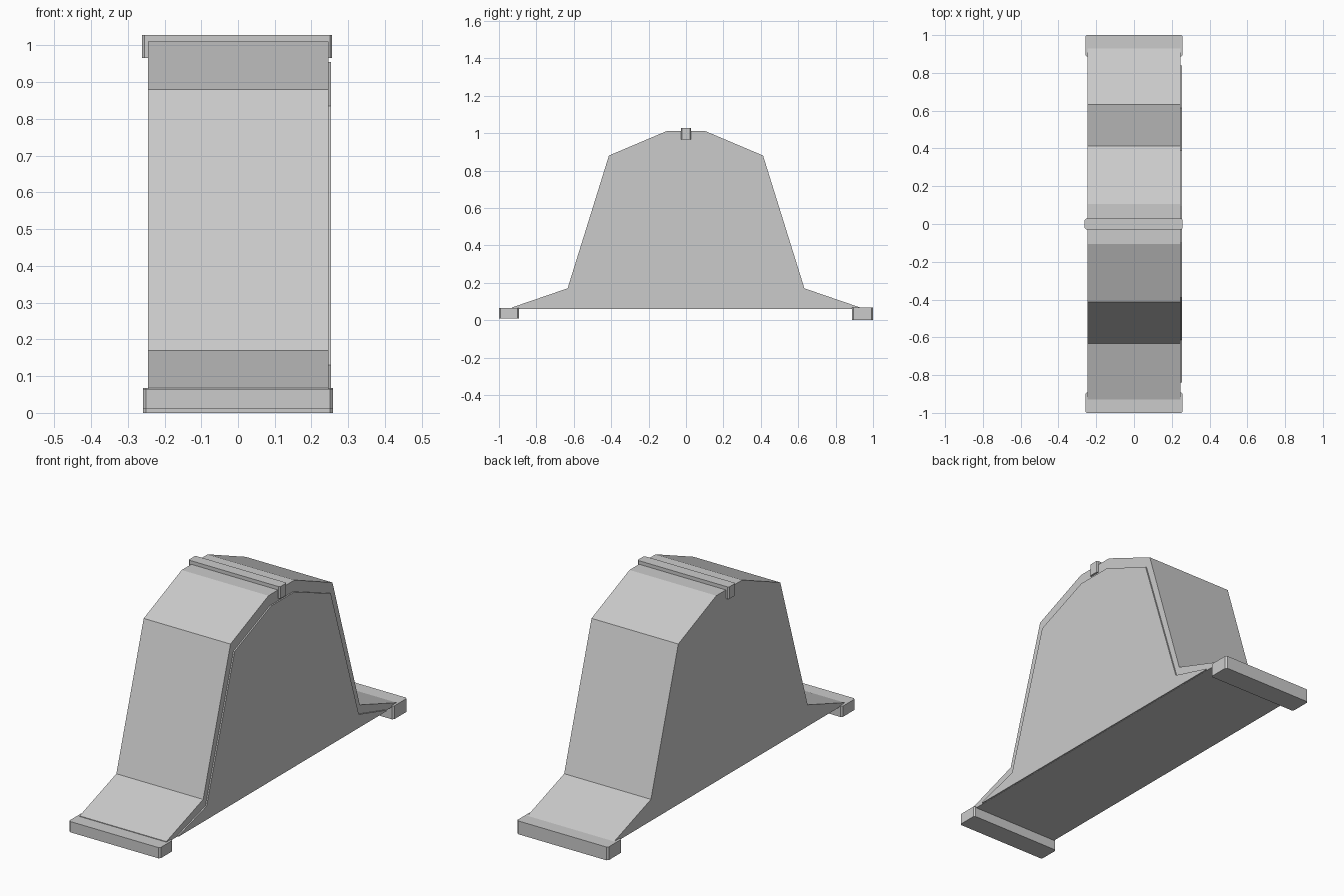
import bpy, bmesh

if "Cube" in bpy.data.objects:
    bpy.data.objects.remove(bpy.data.objects["Cube"])


def prism(name, half, base_z, x0, x1):
    """Extrude a y-mirrored outline along x; half runs from top centre to the foot."""
    pts = [(-y, z) for y, z in reversed(half)] + list(half)
    pts = [(-half[-1][0], base_z)] + pts + [(half[-1][0], base_z)]
    bm = bmesh.new()
    face = bm.faces.new([bm.verts.new((x0, y, z)) for y, z in pts])
    new = bmesh.ops.extrude_face_region(bm, geom=[face])["geom"]
    verts = [v for v in new if isinstance(v, bmesh.types.BMVert)]
    bmesh.ops.translate(bm, verts=verts, vec=(x1 - x0, 0, 0))
    bmesh.ops.recalc_face_normals(bm, faces=bm.faces)
    return finish(name, bm)


def bar(name, x, y, z, bevel=0.008):
    """Box from (min, max) ranges with the corners of its two ends chamfered."""
    bm = bmesh.new()
    bmesh.ops.create_cube(bm, size=1)
    for v in bm.verts:
        v.co = [r[1] if c > 0 else r[0] for c, r in zip(v.co, (x, y, z))]
    upright = [e for e in bm.edges
               if abs(e.verts[0].co.z - e.verts[1].co.z) > 1e-4]
    bmesh.ops.bevel(bm, geom=upright, offset=bevel, segments=1, affect='EDGES')
    return finish(name, bm)


def finish(name, bm):
    mesh = bpy.data.meshes.new(name)
    bm.to_mesh(mesh)
    bm.free()
    obj = bpy.data.objects.new(name, mesh)
    bpy.context.collection.objects.link(obj)
    return obj


# Main bell-shaped hump
prism("hump_body",
      [(0.105, 1.01), (0.412, 0.88), (0.633, 0.17), (0.93, 0.068)],
      0.06, -0.245, 0.246)

# Thin raised panel on the right side
prism("side_panel",
      [(0.095, 0.955), (0.388, 0.835), (0.615, 0.13), (0.84, 0.066)],
      0.061, 0.24, 0.253)

# Ridge bar across the top and the two foot bars
bar("ridge_bar", (-0.261, 0.256), (-0.028, 0.028), (0.966, 1.028), 0.006)
bar("front_foot", (-0.258, 0.258), (-1.0, -0.892), (0.01, 0.065))
bar("back_foot", (-0.258, 0.258), (0.887, 1.0), (0.0, 0.068))
